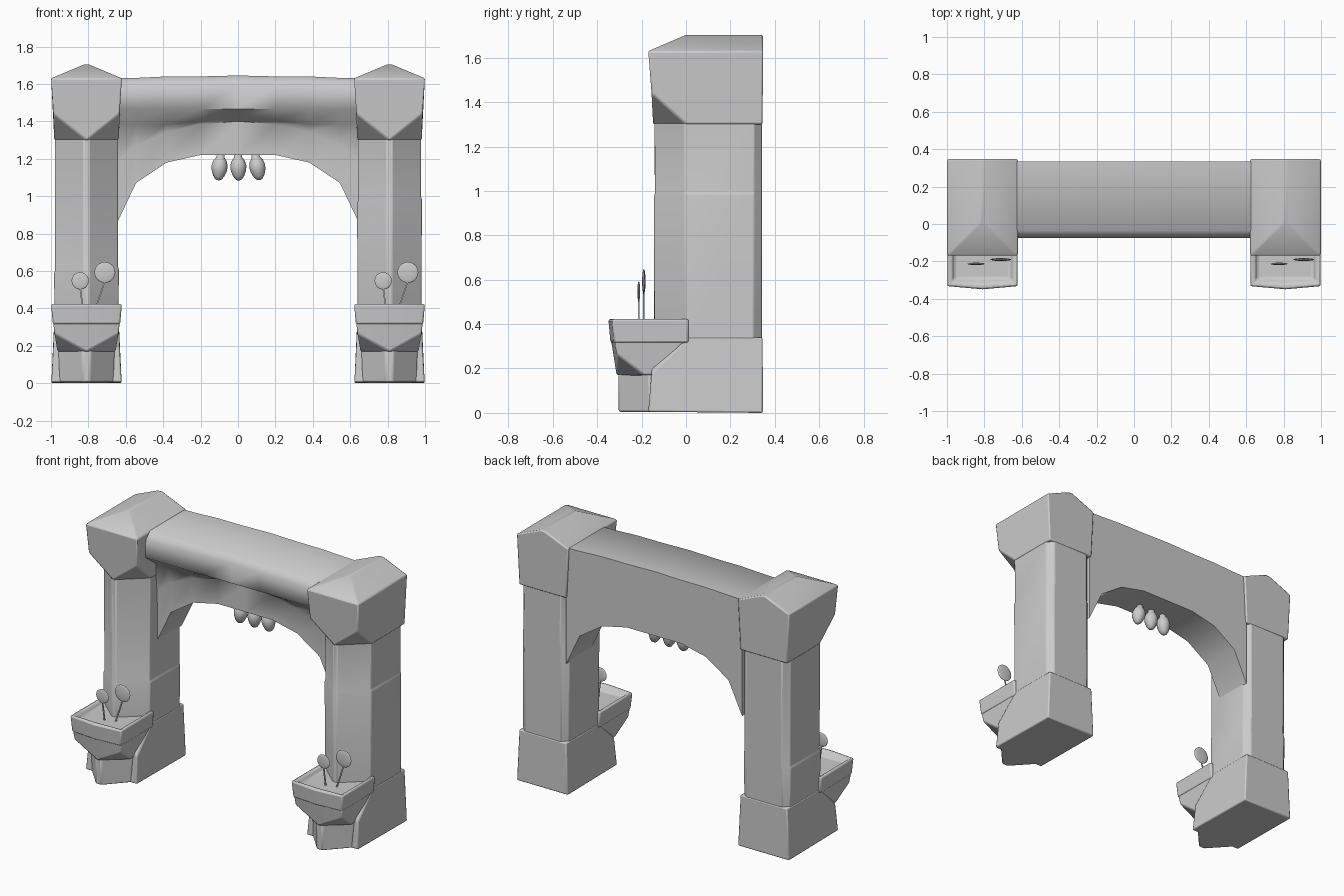
import bpy, bmesh, math
from mathutils import Matrix, Vector

if "Cube" in bpy.data.objects:
    bpy.data.objects.remove(bpy.data.objects["Cube"])


def finish(bm, name, bevel=0.0, angle=35):
    bmesh.ops.recalc_face_normals(bm, faces=bm.faces)
    me = bpy.data.meshes.new(name)
    bm.to_mesh(me)
    bm.free()
    ob = bpy.data.objects.new(name, me)
    bpy.context.collection.objects.link(ob)
    if bevel:
        m = ob.modifiers.new("bevel", 'BEVEL')
        m.width, m.segments = bevel, 2
        m.limit_method, m.angle_limit = 'ANGLE', math.radians(25)
    bpy.ops.object.select_all(action='DESELECT')
    bpy.context.view_layer.objects.active = ob
    ob.select_set(True)
    bpy.ops.object.shade_smooth_by_angle(angle=math.radians(angle))
    return ob


def hull(name, cx, pts, bevel=0.008, recess=0.0):
    """Convex block, mirrored about its own centre x = cx."""
    bm = bmesh.new()
    for x, y, z in pts:
        for s in ((1, -1) if x else (1,)):
            bm.verts.new((cx + s * x, y, z))
    bmesh.ops.convex_hull(bm, input=bm.verts)
    bmesh.ops.dissolve_limit(bm, angle_limit=math.radians(4), verts=bm.verts, edges=bm.edges)
    if recess:
        top = max(bm.faces, key=lambda f: f.calc_center_median().z)
        bmesh.ops.inset_region(bm, faces=[top], thickness=0.03)
        bmesh.ops.inset_region(bm, faces=[top], thickness=0.03, depth=-recess)
    return finish(bm, name, bevel)


def loft(name, rings, bevel=0.0, angle=35):
    bm = bmesh.new()
    vs = [[bm.verts.new(p) for p in r] for r in rings]
    n = len(rings[0])
    for a, b in zip(vs, vs[1:]):
        for i in range(n):
            j = (i + 1) % n
            bm.faces.new((a[i], a[j], b[j], b[i]))
    bm.faces.new(vs[0])
    bm.faces.new(vs[-1])
    return finish(bm, name, bevel, angle)


def lathe(name, profile, loc, tilt=0.0, squash=1.0, sides=14):
    """Revolve (radius, z); tilt about y, squash along y."""
    rot = Matrix.Rotation(tilt, 3, 'Y')
    rings = [[Vector(loc) + rot @ Vector((r * math.cos(t), r * math.sin(t) * squash, z))
              for t in (2 * math.pi * i / sides for i in range(sides))] for r, z in profile]
    return loft(name, rings, angle=60)


for side, cx, crack in (("left", -0.81, 0.6), ("right", 0.81, 0.975)):
    # shaft: wedge-shaped front, chamfered back corners, a cracked step
    sect = [(0.015, -0.142), (0.17, -0.005), (0.17, 0.305), (0.132, 0.342),
            (-0.132, 0.342), (-0.17, 0.305), (-0.17, -0.005), (-0.015, -0.142)]
    rings = []
    for z, k in ((0.3, 1.0), (crack, 1.02), (crack + 0.012, 0.985), (1.32, 0.995)):
        rings.append([(cx + x * k, y * k if y < 0 else y, z + 0.06 * (x if 0.33 < z < 1.3 else 0))
                      for x, y in sect])
    loft(side + "_shaft", rings, 0.006)
    # gabled capital with cut lower front corners
    hull(side + "_capital", cx, [
        (0, -0.148, 1.298), (0.172, 0, 1.3), (0.172, 0.345, 1.3), (0.177, -0.155, 1.44),
        (0.189, -0.17, 1.63), (0.189, 0.347, 1.63), (0.015, 0, 1.703), (0.015, 0.347, 1.703)])
    # base block, the capital's shape turned over
    hull(side + "_base", cx, [
        (0, -0.15, 0.34), (0.172, 0.01, 0.34), (0.172, 0.345, 0.34), (0.178, -0.155, 0.18),
        (0.188, -0.17, 0.005), (0.188, 0.347, 0.0)])
    # planter: wedge foot, faceted bowl, hollow rim
    hull(side + "_planter_foot", cx, [
        (0.02, -0.303, 0.005), (0.146, -0.165, 0.005), (0.146, -0.1, 0.005),
        (0.02, -0.303, 0.19), (0.15, -0.165, 0.19), (0.15, -0.1, 0.19)])
    hull(side + "_planter_bowl", cx, [
        (0, -0.312, 0.168), (0.155, -0.19, 0.17), (0.155, -0.15, 0.17), (0.172, -0.312, 0.265),
        (0, -0.338, 0.33), (0.178, -0.322, 0.33), (0.178, 0.0, 0.33)])
    hull(side + "_planter_rim", cx, [
        (0, -0.34, 0.315), (0.18, -0.325, 0.315), (0.18, 0.012, 0.315),
        (0, -0.35, 0.423), (0.189, -0.333, 0.423), (0.189, 0.012, 0.423)], 0.01, recess=0.03)
    # two round-headed plants on thin stems
    px = cx - 0.002
    for i, (rx, dx, z, r, y) in enumerate(((-0.015, -0.032, 0.547, 0.046, -0.213),
                                           (0.045, 0.1, 0.592, 0.056, -0.19))):
        ball = [(max(0.002, r * math.sin(math.pi * k / 10)), -r * math.cos(math.pi * k / 10))
                for k in range(11)]
        lathe(f"{side}_plant_head_{i}", ball, (px + dx, y, z), 0, 0.14, 18)
        w = 0.004
        loft(f"{side}_plant_stem_{i}", [
            [(px + x - w, y - 0.003, h), (px + x + w, y - 0.003, h),
             (px + x + w, y + 0.003, h), (px + x - w, y + 0.003, h)]
            for x, h in ((rx, 0.38), (dx, z - r * 0.8))])

# arched beam: cross-sections lofted along x, rounded lintel above a recessed arch band
half = [(0, 1.22, 1.40, 1.645), (0.2, 1.22, 1.385, 1.64), (0.38, 1.18, 1.345, 1.64),
        (0.545, 1.07, 1.27, 1.632), (0.645, 0.86, 1.18, 1.63)]
stations = [(-x, a, b, t) for x, a, b, t in reversed(half[1:])] + half
loft("arched_beam", [[
    (x, 0.334, t), (x, 0.334, a), (x, 0.075, a), (x, 0.07, b),
    (x, 0.045, max(b + 0.015, 1.385)), (x, -0.068, 1.465), (x, -0.074, t - 0.045), (x, -0.035, t)]
    for x, a, b, t in stations], 0.0, 55)

# three hanging bulbs under the arch
bulb = [(0.012, 0.012), (0.02, 0.005), (0.022, -0.015), (0.036, -0.035), (0.043, -0.06),
        (0.041, -0.085), (0.03, -0.115), (0.018, -0.132), (0.006, -0.138)]
for i, (x, tilt) in enumerate(((-0.092, 0.1), (0, -0.03), (0.092, -0.17))):
    lathe(f"hanging_bulb_{i}", bulb, (x, 0.17, 1.222), tilt)
